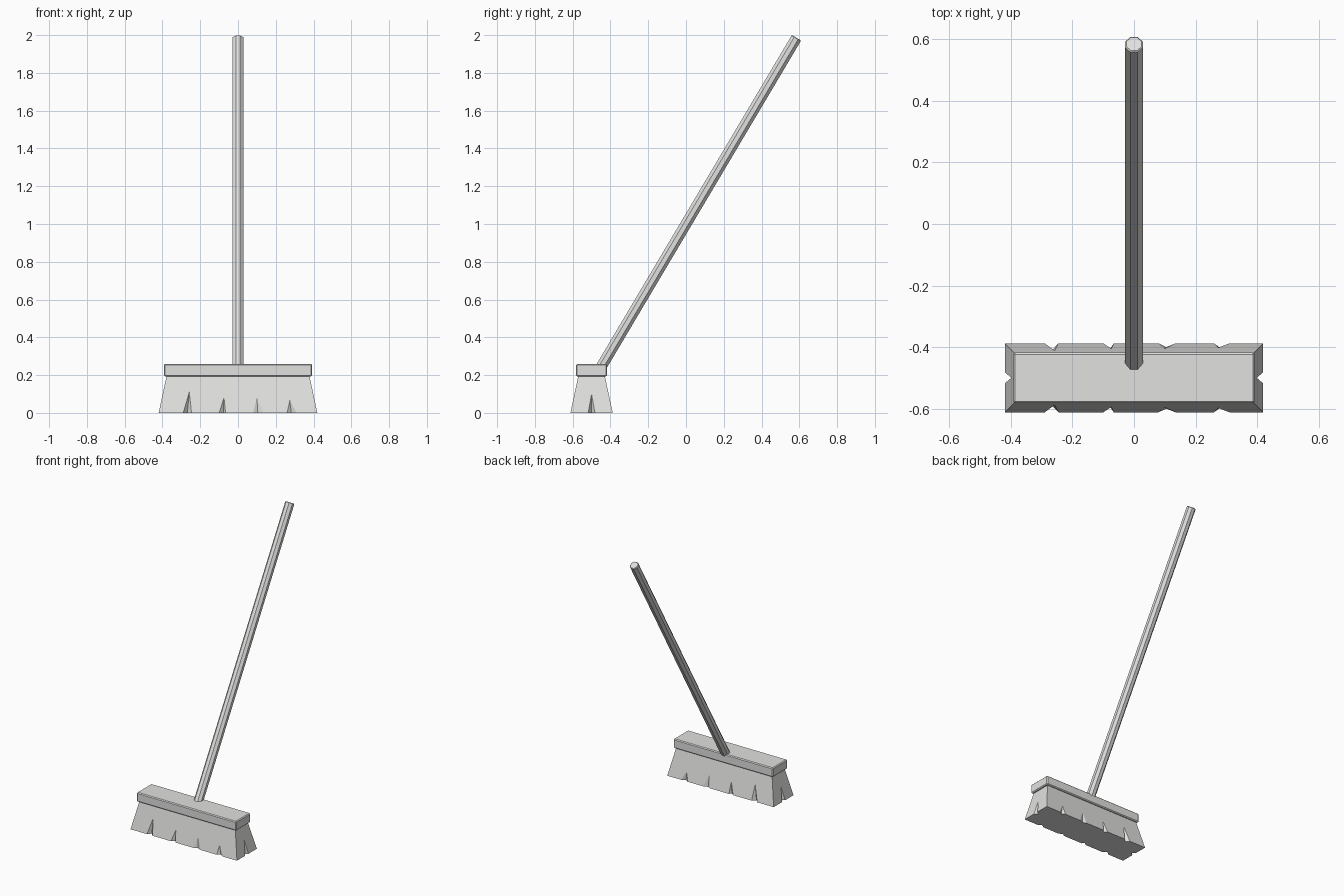
import bpy, bmesh, math
from mathutils import Vector

if "Cube" in bpy.data.objects:
    bpy.data.objects.remove(bpy.data.objects["Cube"])

grey = bpy.data.materials.new("light_grey")
grey.diffuse_color = (0.75, 0.75, 0.74, 1)
grey.use_nodes = True
grey.node_tree.nodes["Principled BSDF"].inputs["Base Color"].default_value = grey.diffuse_color


def finish(bm, name, bevel=0.0):
    bmesh.ops.recalc_face_normals(bm, faces=bm.faces[:])
    mesh = bpy.data.meshes.new(name)
    bm.to_mesh(mesh)
    bm.free()
    mesh.materials.append(grey)
    ob = bpy.data.objects.new(name, mesh)
    bpy.context.collection.objects.link(ob)
    if bevel:
        m = ob.modifiers.new("bevel", 'BEVEL')
        m.width, m.segments = bevel, 1
        m.limit_method, m.angle_limit = 'ANGLE', math.radians(60)
    return ob


# Head block
bm = bmesh.new()
bmesh.ops.create_cube(bm, size=1)
for v in bm.verts:
    v.co = Vector((v.co.x * 0.785, v.co.y * 0.165 - 0.5, v.co.z * 0.066 + 0.226))
finish(bm, "head_block", 0.006)

# Handle: leaning octagonal pole
low, high = Vector((0, -0.463, 0.22)), Vector((0, 0.585, 1.986))
axis = high - low
bm = bmesh.new()
r = 0.0285 / math.cos(math.pi / 8)
side = Vector((1, 0, 0))
up = axis.normalized().cross(side)
rings = []
for c in (low, high):
    ring = []
    for i in range(8):
        a = (i + 0.5) * math.pi / 4
        ring.append(bm.verts.new(c + side * r * math.cos(a) + up * r * math.sin(a)))
    rings.append(ring)
    bm.faces.new(ring)
for i in range(8):
    j = (i + 1) % 8
    bm.faces.new((rings[0][i], rings[0][j], rings[1][j], rings[1][i]))
finish(bm, "handle", 0.004)

# Bristles: flared skirt with V splits along the lower edge
H = 0.196
TOP, BOT = (0.378, 0.07), (0.42, 0.112)      # half sizes at top and bottom
# split: position, left width, right width, depth, height, apex shift
LONG = [(-0.268, 0.022, 0.022, 0.024, 0.11, 0.01),
        (-0.078, 0.022, 0.012, 0.018, 0.08, 0.004),
        (0.105, 0.025, 0.03, 0.012, 0.08, -0.005),
        (0.282, 0.022, 0.028, 0.016, 0.065, -0.008)]
SHORT = [(0.0, 0.018, 0.018, 0.024, 0.10, 0.0)]

bm = bmesh.new()
corners = [(-1, -1), (1, -1), (1, 1), (-1, 1)]
tops = [bm.verts.new((sx * TOP[0], sy * TOP[1] - 0.5, H)) for sx, sy in corners]
bots = [bm.verts.new((sx * BOT[0], sy * BOT[1] - 0.5, 0)) for sx, sy in corners]
bm.faces.new(tops)
base = []
for k in range(4):
    n = (k + 1) % 4
    long_side = k % 2 == 0
    sign = -1 if k in (0, 3) else 1
    ax = 0 if long_side else 1
    half = BOT[1] if long_side else BOT[0]
    slope = (half - (TOP[1] if long_side else TOP[0])) / H

    def wall(p, z, inset=0.0):
        d = sign * (half - slope * z - inset)
        return bm.verts.new((p, d - 0.5, z) if ax == 0 else (d, p - 0.5, z))

    forward = k in (0, 1)                    # direction of travel round the base
    splits = LONG if long_side else SHORT
    outline = [tops[k], bots[k]]
    base.append(bots[k])
    for p, wl, wr, depth, h, shift in (splits if forward else splits[::-1]):
        first, last = (p - wl, p + wr) if forward else (p + wr, p - wl)
        a, b = wall(first, 0), wall(last, 0)
        inner, apex = wall(p, 0, depth), wall(p + shift, h)
        outline += [a, apex, b]
        base += [a, inner, b]
        bm.faces.new((a, inner, apex))
        bm.faces.new((inner, b, apex))
    bm.faces.new(outline + [bots[n], tops[n]])
bm.faces.new(base[::-1])
finish(bm, "bristles")
